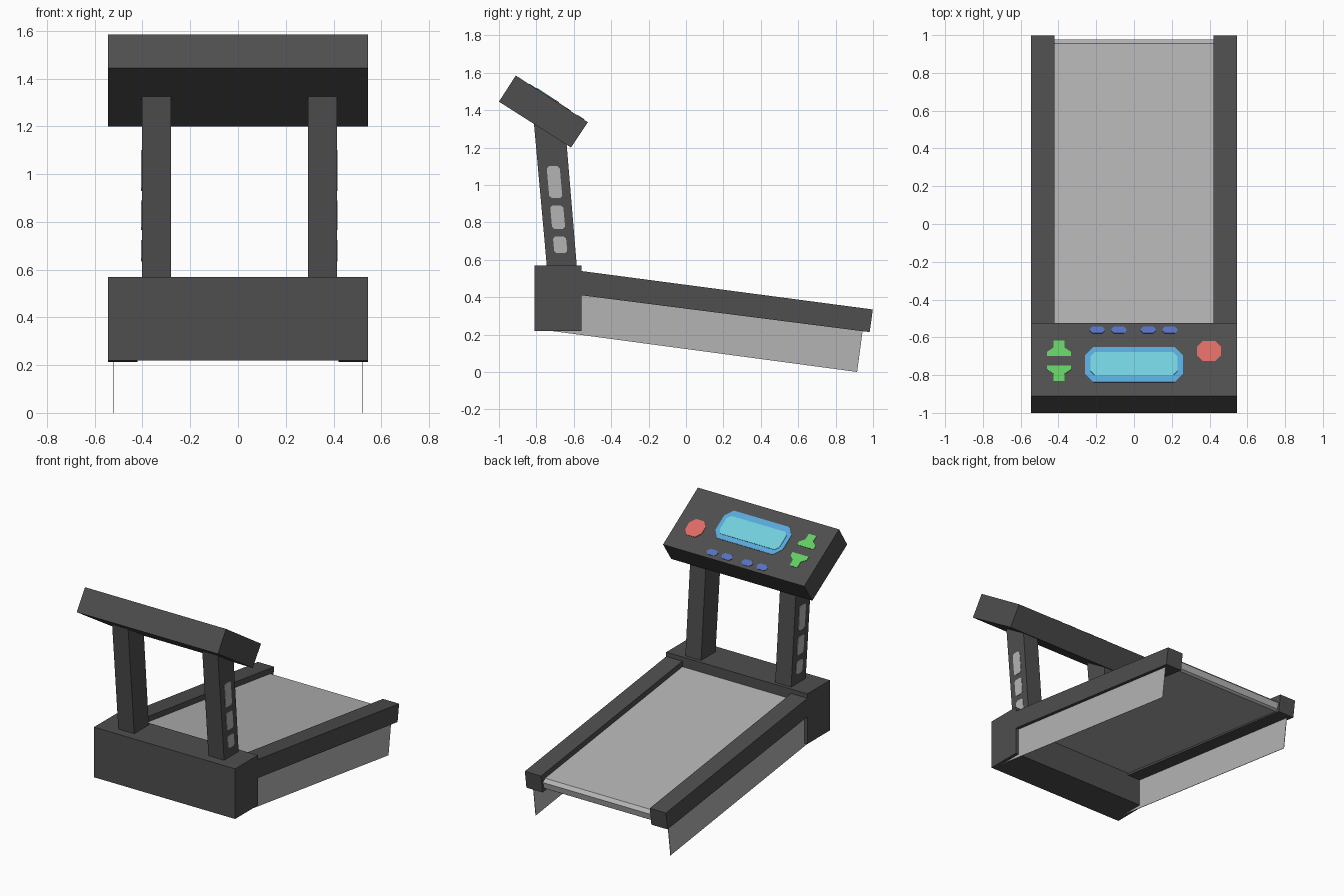
import bpy, bmesh, math
from mathutils import Vector

if "Cube" in bpy.data.objects:
    bpy.data.objects.remove(bpy.data.objects["Cube"])


def material(name, hexcode):
    def lin(c):
        return c / 12.92 if c <= 0.04045 else ((c + 0.055) / 1.055) ** 2.4
    m = bpy.data.materials.new(name)
    m.diffuse_color = [lin(int(hexcode[i:i + 2], 16) / 255) for i in (0, 2, 4)] + [1]
    m.use_nodes = True
    m.node_tree.nodes["Principled BSDF"].inputs["Base Color"].default_value = m.diffuse_color
    return m


DARK = material("charcoal", "4e4e4e")
LIGHT = material("light grey", "b4b4b4")
RED = material("red", "dc6a64")
GREEN = material("green", "62cc62")
INDIGO = material("indigo", "5570c0")
BLUE = material("screen blue", "58a8da")
CYAN = material("screen cyan", "72d0dc")


def solid(name, outline, shift, mat):
    """Extrude a closed 3D outline by a shift vector."""
    bm = bmesh.new()
    face = bm.faces.new([bm.verts.new(p) for p in outline])
    new = bmesh.ops.extrude_face_region(bm, geom=[face])["geom"]
    bmesh.ops.translate(bm, vec=shift, verts=[v for v in new if isinstance(v, bmesh.types.BMVert)])
    bmesh.ops.recalc_face_normals(bm, faces=bm.faces)
    me = bpy.data.meshes.new(name)
    bm.to_mesh(me)
    bm.free()
    me.materials.append(mat)
    ob = bpy.data.objects.new(name, me)
    bpy.context.collection.objects.link(ob)
    return ob


def side_prism(name, yz, x0, x1, mat):
    return solid(name, [(x0, y, z) for y, z in yz], Vector((x1 - x0, 0, 0)), mat)


def chamfered(cx, cy, w, h, c):
    """Rectangle outline with cut corners; w and h are half sizes."""
    return [(cx + a, cy + b) for a, b in (
        (-w, c - h), (c - w, -h), (w - c, -h), (w, c - h),
        (w, h - c), (w - c, h), (c - w, h), (-w, h - c))]


# Motor housing and console
side_prism("motor_housing", [(-.81, .22), (-.56, .22), (-.56, .57), (-.81, .57)], -.545, .545, DARK)
side_prism("console", [(-1, 1.445), (-.615, 1.2), (-.525, 1.335), (-.91, 1.585)], -.545, .545, DARK)

# Running belt with a rounded rear end
side_prism("running_belt", [(-.6, .43), (.95, .227), (.967, .237), (.977, .28), (.955, .302), (-.6, .507)],
           -.42, .42, LIGHT)

# Rails, side skirts and posts on both sides
RAIL = [(-.6, .415), (.982, .213), (.999, .334), (-.6, .545)]
SKIRT = [(-.74, .222), (.915, 0), (.945, .225), (-.57, .42), (-.74, .42)]
POST = [(-.74, .52), (-.58, .52), (-.64, 1.24), (-.815, 1.35)]
for side, s, inner, outer in (("left", -1, .28, .403), ("right", 1, .293, .414)):
    side_prism(side + "_rail", RAIL, s * .42, s * .545, DARK)
    side_prism(side + "_skirt", SKIRT, s * .519, s * .522, LIGHT)
    side_prism(side + "_post", POST, s * inner, s * outer, DARK)
    # Plain light panels following the lean of the post
    for i, (z0, z1) in enumerate(((.635, .725), (.765, .89), (.93, 1.10))):
        z = (z0 + z1) / 2
        shape = [(y - .09 * (h - z), h) for y, h in
                 chamfered(-.663 - .09 * (z - .57), z, .035, (z1 - z0) / 2, .012)]
        side_prism(f"{side}_post_panel_{i + 1}", shape, s * outer, s * (outer + .003), LIGHT)

# Console controls, laid out in plan and projected onto the sloping face
NORMAL = Vector((0, .25, .385)).normalized()


def plate(name, xy, mat, thick=.003):
    pts = [Vector((x, y, 1.585 - (y + .91) * .25 / .385)) for x, y in xy]
    return solid(name, pts, NORMAL * thick, mat)


plate("screen_frame", chamfered(0, -.745, .26, .093, .045), BLUE)
plate("screen", chamfered(0, -.742, .231, .06, .022), CYAN, .006)
plate("stop_button", chamfered(.397, -.673, .063, .053, .03), RED)
for i, x in enumerate((-.195, -.08, .075, .19)):
    plate(f"preset_button_{i + 1}", chamfered(x, -.562, .04, .018, .014), INDIGO)
for name, cy, s in (("up_button", -.66, 1), ("down_button", -.79, -1)):
    arrow = [(-.063, -.04), (.063, -.04), (.063, -.018), (.03, .004),
             (.03, .042), (-.03, .042), (-.03, .004), (-.063, -.018)]
    plate(name, [(-.397 + x, cy + s * y) for x, y in arrow], GREEN)
